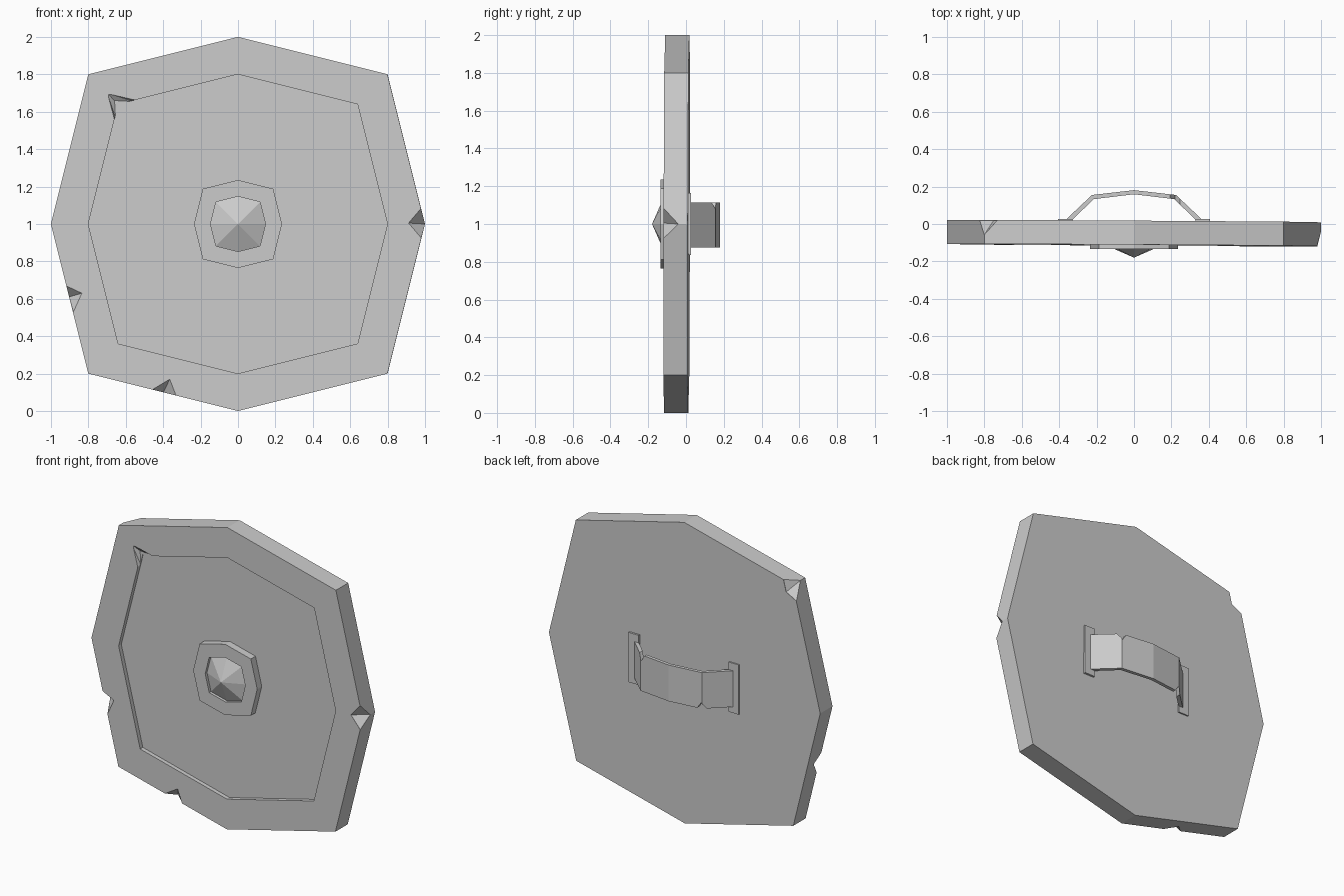
import bpy, bmesh
from mathutils import Vector

cube = bpy.data.objects.get("Cube")
if cube:
    bpy.data.objects.remove(cube, do_unlink=True)

grey = bpy.data.materials.new("grey metal")
grey.use_nodes = True
grey.diffuse_color = (0.6, 0.6, 0.6, 1)
grey.node_tree.nodes["Principled BSDF"].inputs["Base Color"].default_value = (0.6, 0.6, 0.6, 1)

OCTAGON = [(0, 1), (.8, .8), (1, 0), (.8, -.8), (0, -1), (-.8, -.8), (-1, 0), (-.8, .8)]


def make_object(name, bm):
    bmesh.ops.recalc_face_normals(bm, faces=bm.faces)
    mesh = bpy.data.meshes.new(name)
    bm.to_mesh(mesh)
    bm.free()
    mesh.materials.append(grey)
    obj = bpy.data.objects.new(name, mesh)
    bpy.context.collection.objects.link(obj)
    return obj


def octagon_stack(name, profile, tip=None):
    """Join scaled octagons (scale, y) from back to front; cap flat or with a point."""
    bm = bmesh.new()
    rings = [[bm.verts.new((x * s, y, z * s)) for x, z in OCTAGON] for s, y in profile]
    bm.faces.new(rings[0])
    for a, b in zip(rings, rings[1:]):
        for i in range(8):
            j = (i + 1) % 8
            bm.faces.new((a[i], a[j], b[j], b[i]))
    last = rings[-1]
    if tip is None:
        bm.faces.new(last)
    else:
        point = bm.verts.new((0, tip, 0))
        for i in range(8):
            bm.faces.new((last[i], last[(i + 1) % 8], point))
    obj = make_object(name, bm)
    obj.location.z = 1
    return obj


def hull(name, points):
    bm = bmesh.new()
    for p in points:
        bm.verts.new(p)
    bmesh.ops.convex_hull(bm, input=bm.verts)
    return make_object(name, bm)


def cut(target, points):
    """Carve a convex chip out of the target."""
    cutter = hull("chip_cutter", points)
    cutter.hide_render = True
    mod = target.modifiers.new("chip", "BOOLEAN")
    mod.operation, mod.solver, mod.object = "DIFFERENCE", "EXACT", cutter
    bpy.context.view_layer.objects.active = target
    bpy.ops.object.modifier_apply(modifier=mod.name)
    bpy.data.objects.remove(cutter, do_unlink=True)


def edge_chip(a, b, c, deep, face_y, out_y):
    """Chip with corners a, b, c on a face and a deep point on the rim side."""
    outer = Vector(((a[0] + c[0]) / 2, (a[1] + c[1]) / 2))
    away = (outer - Vector(b)) * 3
    pts = [(x, y, z) for x, z in (a, b, c) for y in (face_y, out_y)]
    far = outer + away
    return pts + [deep, (far.x, out_y, far.y)]


# Shield plate with a raised rim, leaning very slightly
plate = octagon_stack("shield_plate", [(1, .015), (1, -.113), (.8, -.113), (.8, -.085)])
plate.rotation_euler = (-.003, 0, -.006)
bpy.context.view_layer.update()

# Chips in the front edge: left corner, right side and bottom
cut(plate, edge_chip((.98, 1.085), (.912, 1.005), (.98, .925), (1.001, -.04, 1), -.118, -.16))
cut(plate, edge_chip((-.92, .67), (-.835, .63), (-.88, .53), (-.903, -.05, .61), -.107, -.16))
cut(plate, edge_chip((-.46, .113), (-.365, .17), (-.33, .08), (-.4, -.055, .099), -.112, -.16))
# Chip in the back edge at the upper right corner
cut(plate, edge_chip((-.73, 1.82), (-.75, 1.74), (-.825, 1.7), (-.802, -.06, 1.802), .02, .08))
# Chip in the inner corner of the rim
cut(plate, [(-.7, -.112, 1.7), (-.55, -.112, 1.665), (-.66, -.112, 1.55), (-.6, -.15, 1.6),
            (-.66, -.084, 1.66), (-.57, -.084, 1.655), (-.655, -.084, 1.57), (-.6, -.084, 1.6)])

# Boss ring with a pointed centre set into it
octagon_stack("centre_boss", [(.235, -.08), (.235, -.134), (.147, -.134), (.147, -.115)], tip=-.18)

# Strap handle: a bent band extruded upwards
outline = [(-.37, .018), (-.225, .155), (0, .181), (.225, .155), (.37, .018)]
inner = [(.335, .018), (.215, .133), (0, .159), (-.215, .133), (-.335, .018)]
bm = bmesh.new()
band = bm.faces.new([bm.verts.new((x, y, .875)) for x, y in outline + inner])
top = bmesh.ops.extrude_face_region(bm, geom=[band])["geom"]
bmesh.ops.translate(bm, vec=(0, 0, .24), verts=[v for v in top if isinstance(v, bmesh.types.BMVert)])
strap = make_object("handle_strap", bm)

# Nicks at the strap bends, and a foot plate at each end
for side, edge, inward in ((1, 1.12, -.045), (-1, .87, .045)):
    cut(strap, [(side * .22 + dx, y, edge + dz) for y in (.1, .2)
                for dx, dz in ((-.03, 0), (.03, 0), (0, inward))])
for side, name in ((1, "left_foot_plate"), (-1, "right_foot_plate")):
    hull(name, [(side * x, y, z) for x in (.33, .405) for y in (.005, .026) for z in (.835, 1.165)])
